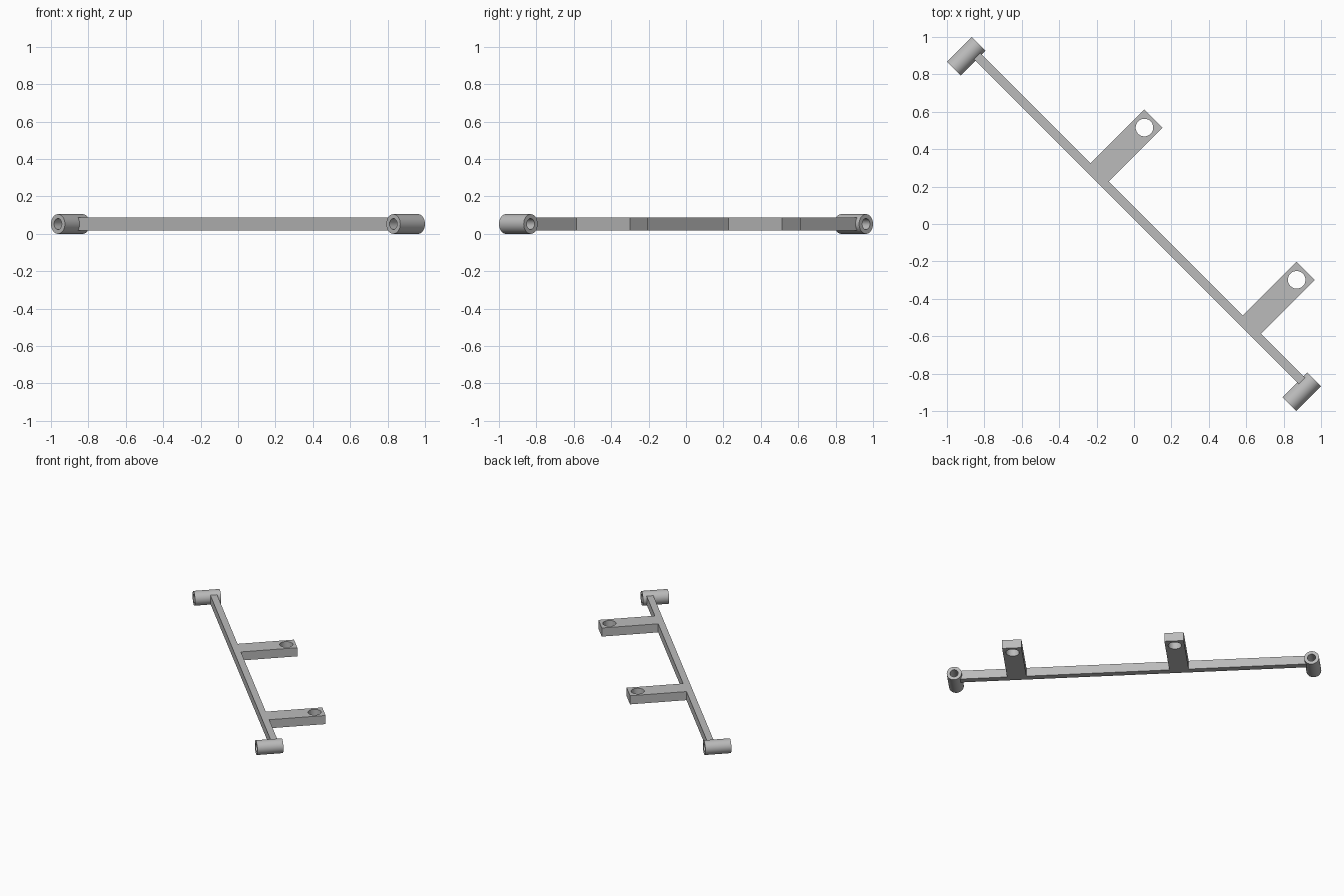
import bpy, bmesh, math
from mathutils import Matrix, Vector

if "Cube" in bpy.data.objects:
    bpy.data.objects.remove(bpy.data.objects["Cube"], do_unlink=True)

MID_Z = 0.0525          # height of the centre plane
HALF_T = 0.0335         # half thickness of the bar and arms
BAR_END = 1.238
BAR_BACK, BAR_FRONT = 0.066, 0.018
ARM_TIP, ARM_HALF, HOLE_V, HOLE_R = 0.471, 0.0685, 0.404, 0.047
ARMS = (-0.325, 0.826)  # arm centres along the bar
TUBE_U, TUBE_LEN, TUBE_R, BORE_R = 1.268, 0.187, 0.0525, 0.029

# local x runs along the bar, which lies diagonally
PLACE = Matrix.Translation((0, 0, MID_Z)) @ Matrix.Rotation(-math.pi / 4, 4, 'Z')

grey = bpy.data.materials.new("grey metal")
grey.use_nodes = True
colour = (0.5, 0.5, 0.5, 1)
grey.diffuse_color = colour
grey.node_tree.nodes["Principled BSDF"].inputs["Base Color"].default_value = colour


def make_object(name, bm, matrix):
    bmesh.ops.recalc_face_normals(bm, faces=bm.faces)
    mesh = bpy.data.meshes.new(name)
    bm.to_mesh(mesh)
    bm.free()
    mesh.materials.append(grey)
    obj = bpy.data.objects.new(name, mesh)
    bpy.context.collection.objects.link(obj)
    obj.matrix_world = matrix
    return obj


def smooth(obj):
    bpy.ops.object.select_all(action='DESELECT')
    obj.select_set(True)
    bpy.context.view_layer.objects.active = obj
    bpy.ops.object.shade_smooth_by_angle(angle=math.radians(30))


# bar and two arms as one extruded outline
outline = [(-BAR_END, BAR_FRONT), (BAR_END, BAR_FRONT), (BAR_END, BAR_BACK)]
for u in reversed(ARMS):
    outline += [(u + ARM_HALF, BAR_BACK), (u + ARM_HALF, ARM_TIP),
                (u - ARM_HALF, ARM_TIP), (u - ARM_HALF, BAR_BACK)]
outline.append((-BAR_END, BAR_BACK))
bm = bmesh.new()
base = bm.faces.new([bm.verts.new((u, v, -HALF_T)) for u, v in outline])
top = bmesh.ops.extrude_face_region(bm, geom=[base])["geom"]
bmesh.ops.translate(bm, vec=(0, 0, 2 * HALF_T),
                    verts=[g for g in top if isinstance(g, bmesh.types.BMVert)])
frame = make_object("bar_with_arms", bm, PLACE)

# round holes through the arm tips
bm = bmesh.new()
for u in ARMS:
    bmesh.ops.create_cone(bm, cap_ends=True, segments=48, radius1=HOLE_R, radius2=HOLE_R,
                          depth=0.2, matrix=Matrix.Translation((u, HOLE_V, 0)))
cutter = make_object("hole_cutter", bm, PLACE)
cutter.hide_render = True
cut = frame.modifiers.new("arm holes", 'BOOLEAN')
cut.operation = 'DIFFERENCE'
cut.solver = 'EXACT'
cut.object = cutter
smooth(frame)
bpy.ops.object.modifier_apply(modifier=cut.name)
bpy.data.objects.remove(cutter, do_unlink=True)
smooth(frame)

# hollow tube at each end, across the bar
for name, side in (("right_tube", -1), ("left_tube", 1)):
    bm = bmesh.new()
    half = TUBE_LEN / 2
    section = [(TUBE_R, -half), (TUBE_R, half), (BORE_R, half), (BORE_R, -half)]
    verts = [bm.verts.new((r, v, 0)) for r, v in section]
    edges = [bm.edges.new((verts[i], verts[(i + 1) % 4])) for i in range(4)]
    bmesh.ops.spin(bm, geom=verts + edges, cent=Vector(), axis=(0, 1, 0),
                   angle=2 * math.pi, steps=48)
    bmesh.ops.remove_doubles(bm, verts=bm.verts, dist=0.0005)
    smooth(make_object(name, bm, PLACE @ Matrix.Translation((side * TUBE_U, 0, 0))))
